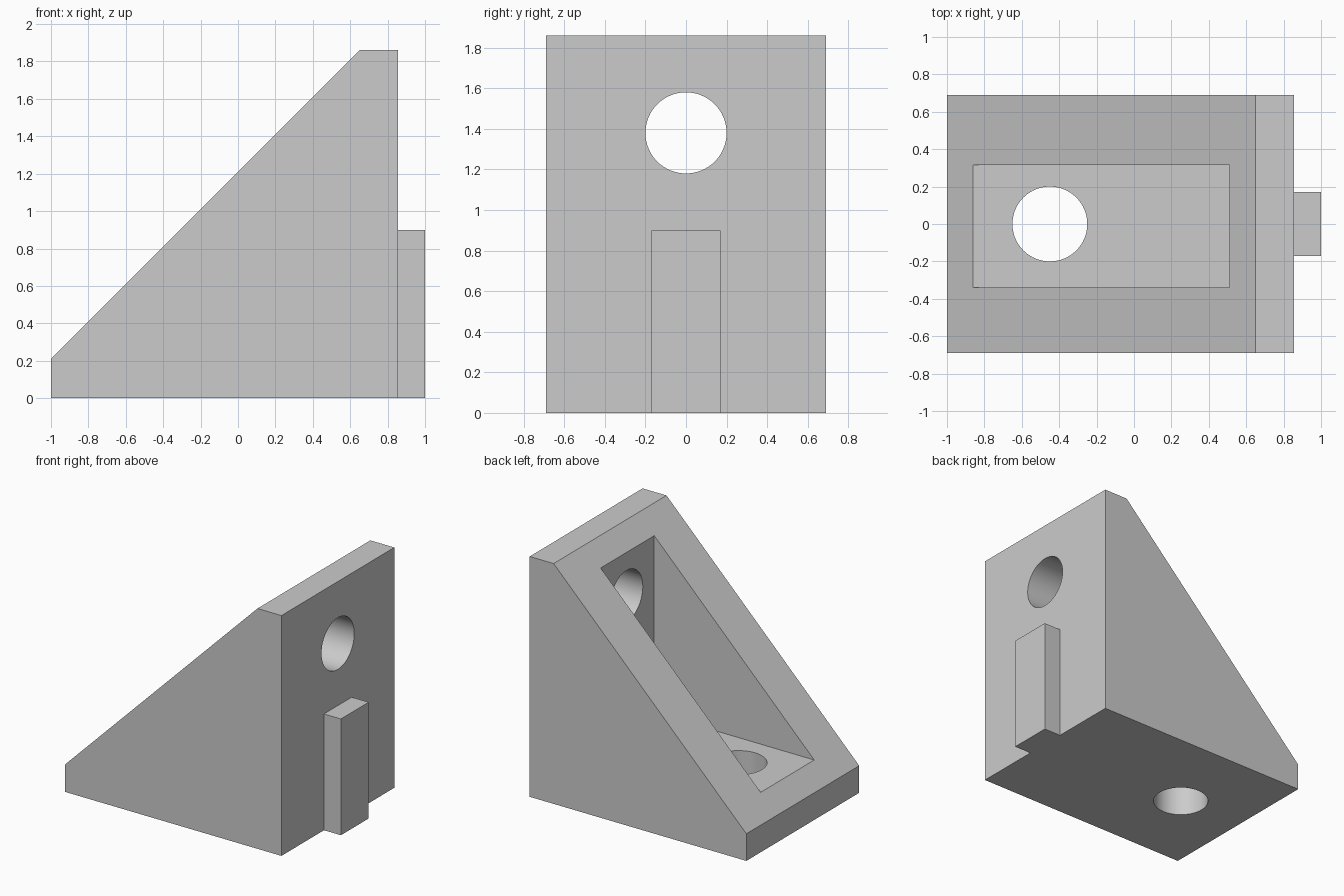
import bpy
import bmesh
import math

cube = bpy.data.objects.get("Cube")
if cube:
    bpy.data.objects.remove(cube, do_unlink=True)

grey = bpy.data.materials.new("plain grey")
grey.use_nodes = True
colour = (0.6, 0.6, 0.6, 1)
grey.diffuse_color = colour
grey.node_tree.nodes["Principled BSDF"].inputs["Base Color"].default_value = colour


def finish(name, bm):
    bmesh.ops.recalc_face_normals(bm, faces=bm.faces[:])
    mesh = bpy.data.meshes.new(name)
    bm.to_mesh(mesh)
    bm.free()
    mesh.materials.append(grey)
    obj = bpy.data.objects.new(name, mesh)
    bpy.context.collection.objects.link(obj)
    return obj


def prism(name, profile, y0, y1):
    """Extrude an x-z profile along y."""
    bm = bmesh.new()
    face = bm.faces.new([bm.verts.new((x, y0, z)) for x, z in profile])
    new = bmesh.ops.extrude_face_region(bm, geom=[face])["geom"]
    verts = [v for v in new if isinstance(v, bmesh.types.BMVert)]
    bmesh.ops.translate(bm, verts=verts, vec=(0, y1 - y0, 0))
    return finish(name, bm)


def cut(target, cutter):
    mod = target.modifiers.new(cutter.name, "BOOLEAN")
    mod.operation = "DIFFERENCE"
    mod.solver = "EXACT"
    mod.object = cutter
    bpy.context.view_layer.objects.active = target
    bpy.ops.object.modifier_apply(modifier=mod.name)
    bpy.data.objects.remove(cutter, do_unlink=True)


def drill(name, location, rotation):
    bpy.ops.mesh.primitive_cylinder_add(vertices=64, radius=0.2, depth=0.8,
                                        location=location, rotation=rotation)
    bpy.context.object.name = name
    bpy.context.object.data.materials.append(grey)
    return bpy.context.object


# Solid wedge with a flat top and a low front lip
bracket = prism("bracket_body", [(-1, 0), (0.855, 0), (0.855, 1.86),
                                 (0.65, 1.86), (-1, 0.21)], -0.69, 0.69)

# Triangular pocket, carried past the sloped face
floor, wall = 0.35, 0.51
pocket = prism("pocket_cutter", [(-0.86, floor), (wall, floor), (wall, 2),
                                 (-0.86, 2)], -0.34, 0.315)
cut(bracket, pocket)

# Bolt holes through the floor and the upright wall
cut(bracket, drill("floor_hole", (-0.45, 0, 0.1), (0, 0, 0)))
cut(bracket, drill("wall_hole", (0.75, 0, 1.38), (0, math.pi / 2, 0)))

bpy.ops.object.select_all(action="DESELECT")
bracket.select_set(True)
bpy.context.view_layer.objects.active = bracket
bpy.ops.object.shade_smooth_by_angle(angle=math.radians(30))

# Locating key on the outside of the upright wall
prism("locating_key", [(0.855, 0), (1, 0), (1, 0.9), (0.855, 0.9)], -0.17, 0.17)
